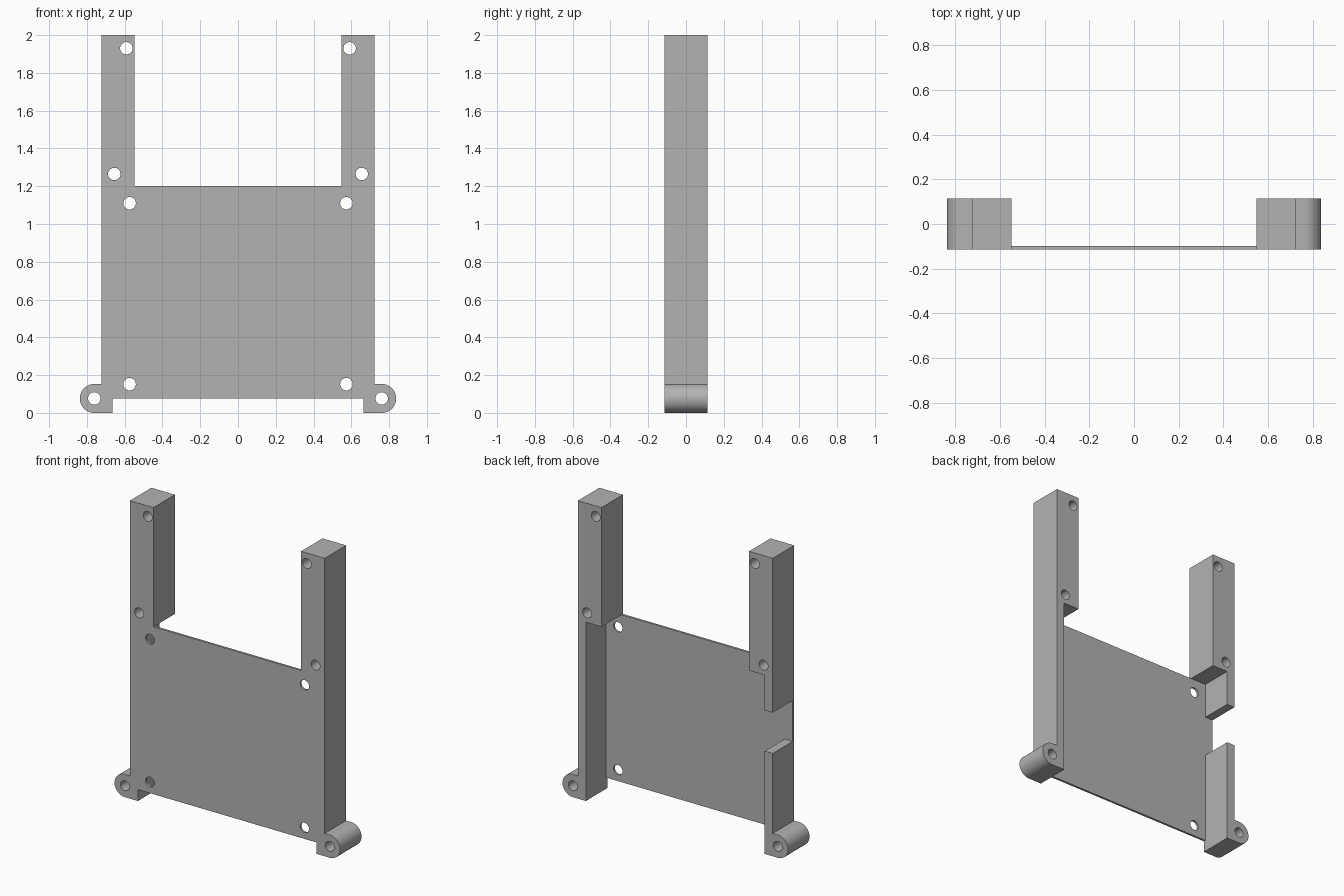
import bpy, bmesh
from math import cos, sin, pi
from mathutils import Matrix, Vector

if "Cube" in bpy.data.objects:
    bpy.data.objects.remove(bpy.data.objects["Cube"], do_unlink=True)

HALF_DEPTH = 0.1135
PLATE_BACK = -0.0985
EAR_X, EAR_R = 0.761, 0.0765
HOLE_R = 0.033

grey = bpy.data.materials.new("mid_grey")
grey.use_nodes = True
colour = (0.45, 0.45, 0.45, 1)
grey.diffuse_color = colour
grey.node_tree.nodes["Principled BSDF"].inputs["Base Color"].default_value = colour


def make_object(name, bm):
    bmesh.ops.recalc_face_normals(bm, faces=bm.faces)
    mesh = bpy.data.meshes.new(name)
    bm.to_mesh(mesh)
    bm.free()
    mesh.materials.append(grey)
    obj = bpy.data.objects.new(name, mesh)
    bpy.context.collection.objects.link(obj)
    return obj


def box(name, low, high):
    low, high = Vector(low), Vector(high)
    bm = bmesh.new()
    bmesh.ops.create_cube(bm, size=1, matrix=Matrix.Translation((low + high) / 2)
                          @ Matrix.Diagonal((*(high - low), 1)))
    return make_object(name, bm)


def cut(target, cutter):
    cutter.hide_render = True
    mod = target.modifiers.new("cut", "BOOLEAN")
    mod.operation, mod.solver, mod.object = "DIFFERENCE", "EXACT", cutter
    bpy.context.view_layer.objects.active = target
    bpy.ops.object.modifier_apply(modifier=mod.name)
    bpy.data.objects.remove(cutter, do_unlink=True)


# Frame outline: right half from top centre to bottom centre, then mirrored
half = [(0.548, 1.2), (0.548, 2), (0.723, 2), (0.723, 2 * EAR_R)]
steps = 24
half += [(EAR_X + EAR_R * cos(a), EAR_R + EAR_R * sin(a))
         for a in (pi / 2 - pi * i / steps for i in range(steps + 1))]
half += [(0.664, 0), (0.664, EAR_R)]
outline = half + [(-x, z) for x, z in reversed(half)]

# Extrude the outline front to back
bm = bmesh.new()
face = bm.faces.new([bm.verts.new((x, -HALF_DEPTH, z)) for x, z in outline])
extruded = bmesh.ops.extrude_face_region(bm, geom=[face], use_keep_orig=True)["geom"]
bmesh.ops.translate(bm, vec=(0, 2 * HALF_DEPTH, 0),
                    verts=[v for v in extruded if isinstance(v, bmesh.types.BMVert)])
frame = make_object("mounting_frame", bm)

# Rear pocket that leaves the thin front plate, and the notch in one side rail
cut(frame, box("pocket_cutter", (-0.664, PLATE_BACK, 0.03), (0.664, 0.5, 1.2)))
cut(frame, box("notch_cutter", (-1, PLATE_BACK, 0.69), (-0.6, 0.5, 0.964)))

# Screw holes through rails, plate and ears
bm = bmesh.new()
for x, z in [(0.591, 1.93), (0.655, 1.265), (0.574, 1.11), (0.574, 0.152), (EAR_X, EAR_R)]:
    for side in (-1, 1):
        bmesh.ops.create_cone(bm, cap_ends=True, segments=32, radius1=HOLE_R, radius2=HOLE_R,
                              depth=1, matrix=Matrix.Translation((side * x, 0, z))
                              @ Matrix.Rotation(pi / 2, 4, "X"))
cut(frame, make_object("hole_cutter", bm))

# Smooth the round ears and holes only
bpy.ops.object.select_all(action="DESELECT")
frame.select_set(True)
bpy.context.view_layer.objects.active = frame
bpy.ops.object.shade_smooth_by_angle(angle=pi / 6)
